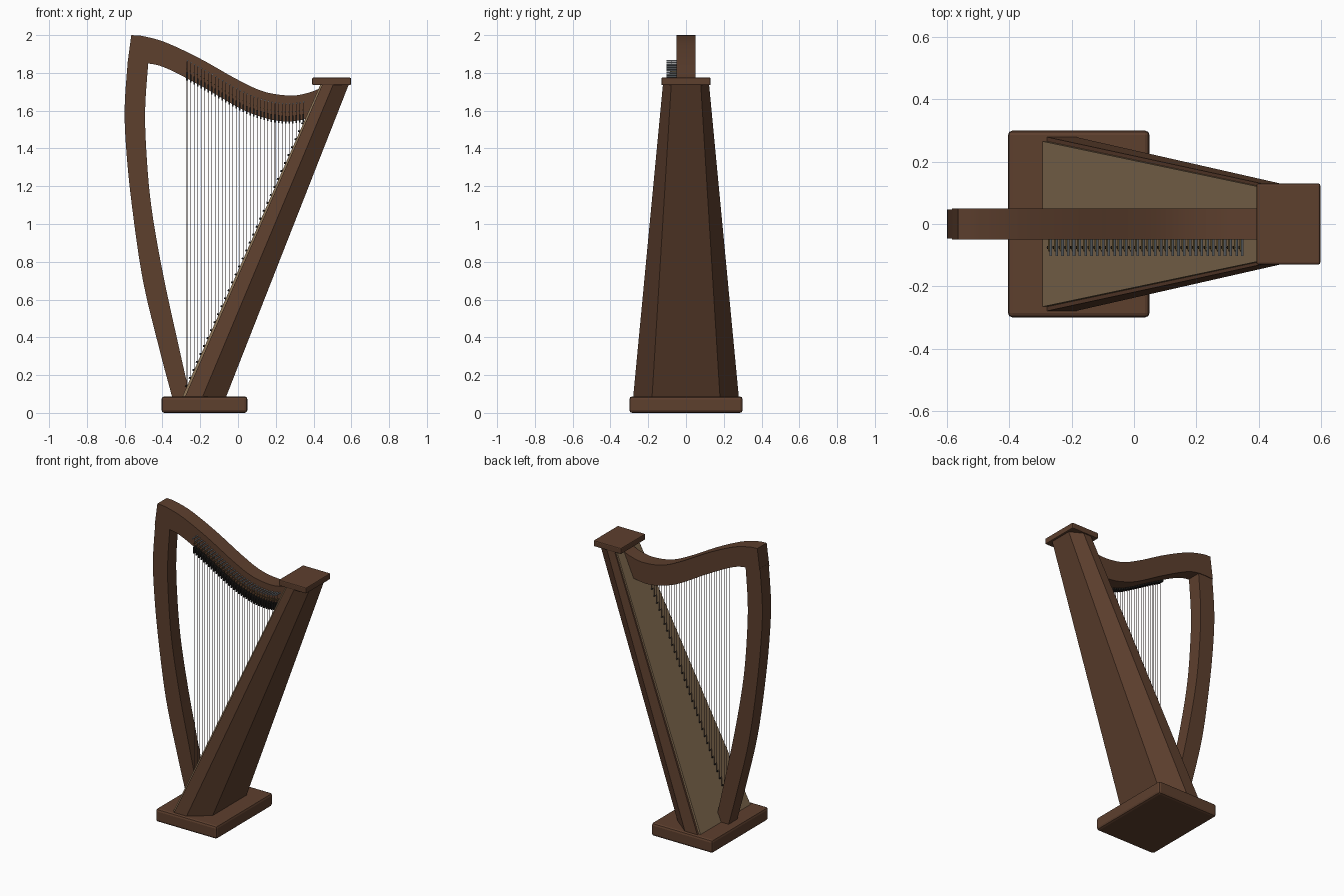
import bpy, bmesh
from mathutils import Vector, Matrix

if "Cube" in bpy.data.objects:
    bpy.data.objects.remove(bpy.data.objects["Cube"])


def material(name, rgb):
    m = bpy.data.materials.new(name)
    m.diffuse_color = (*rgb, 1)
    m.use_nodes = True
    m.node_tree.nodes["Principled BSDF"].inputs["Base Color"].default_value = m.diffuse_color
    return m


WOOD = material("wood", (0.11, 0.05, 0.027))
BOARD = material("board", (0.25, 0.165, 0.09))
STEEL = material("steel", (0.3, 0.33, 0.36))
DARK = material("dark", (0.02, 0.018, 0.016))
BRASS = material("brass", (0.3, 0.2, 0.07))
GUT = material("gut", (0.12, 0.07, 0.06))
COUNT = 34


def finish(name, bm, mat, bevel=0, segments=2, smooth=False):
    bmesh.ops.recalc_face_normals(bm, faces=bm.faces)
    me = bpy.data.meshes.new(name)
    bm.to_mesh(me)
    bm.free()
    me.materials.append(mat)
    ob = bpy.data.objects.new(name, me)
    bpy.context.collection.objects.link(ob)
    if bevel:
        mod = ob.modifiers.new("bevel", 'BEVEL')
        mod.width, mod.segments = bevel, segments
    if smooth:
        bpy.ops.object.select_all(action='DESELECT')
        ob.select_set(True)
        bpy.context.view_layer.objects.active = ob
        bpy.ops.object.shade_smooth_by_angle(angle=0.6)
    return ob


def loft(name, lower, upper, mat):
    """Solid between two rings with matching points."""
    bm = bmesh.new()
    a = [bm.verts.new(p) for p in lower]
    b = [bm.verts.new(p) for p in upper]
    n = len(a)
    for i in range(n):
        j = (i + 1) % n
        bm.faces.new((a[i], a[j], b[j], b[i]))
    bm.faces.new(a)
    bm.faces.new(b)
    return finish(name, bm, mat)


def add_box(bm, lo, hi):
    lo, hi = Vector(lo), Vector(hi)
    bmesh.ops.create_cube(bm, size=1, matrix=Matrix.Translation((lo + hi) / 2)
                          @ Matrix.Diagonal((*(hi - lo), 1)))


def box(name, lo, hi, mat, bevel):
    bm = bmesh.new()
    add_box(bm, lo, hi)
    return finish(name, bm, mat, bevel)


def add_rod(bm, a, b, r, sides=8):
    a, b = Vector(a), Vector(b)
    d = b - a
    mat = Matrix.Translation((a + b) / 2) @ d.to_track_quat('Z', 'Y').to_matrix().to_4x4()
    bmesh.ops.create_cone(bm, cap_ends=True, segments=sides, radius1=r, radius2=r,
                          depth=d.length, matrix=mat)


def spline(pts, steps=6):
    """Smooth curve through the points."""
    p = [Vector(q) for q in pts]
    p = [2 * p[0] - p[1]] + p + [2 * p[-1] - p[-2]]
    out = []
    for i in range(1, len(p) - 2):
        for k in range(steps):
            t = k / steps
            a, b, c, d = p[i - 1:i + 3]
            out.append(0.5 * (2 * b + (c - a) * t + (2 * a - 5 * b + 4 * c - d) * t ** 2
                              + (3 * b - a - 3 * c + d) * t ** 3))
    return out + [p[-2]]


def ribbon(name, one, two, half, mat):
    """Curved beam between two edge curves in the xz plane."""
    bm = bmesh.new()
    rings = [[bm.verts.new((q.x, y, q.y)) for q, y in ((a, -half), (a, half), (b, half), (b, -half))]
             for a, b in zip(one, two)]
    for r, s in zip(rings, rings[1:]):
        for i in range(4):
            j = (i + 1) % 4
            bm.faces.new((r[i], r[j], s[j], s[i]))
    bm.faces.new(rings[0])
    bm.faces.new(rings[-1])
    return finish(name, bm, mat, smooth=True)


# base and top cap
box("base", (-0.405, -0.3, 0), (0.05, 0.3, 0.087), WOOD, 0.015)
box("top_cap", (0.393, -0.13, 1.735), (0.598, 0.13, 1.775), WOOD, 0.006)


# tapered sound box with bevelled back
def section(front, mid, back, wide, narrow, z):
    half = [(front, wide), (mid, wide), (back, narrow)]
    return [(x, y, z) for x, y in half] + [(x, -y, z) for x, y in reversed(half)]


loft("sound_box", section(-0.283, -0.19, -0.065, 0.28, 0.18, 0.08),
     section(0.447, 0.505, 0.587, 0.122, 0.078, 1.74), WOOD)


# soundboard on the front face of the box
def board_x(z):
    return -0.295 + (z - 0.085) * 0.4424


def board_ring(z, half):
    x = board_x(z)
    return [(x, -half, z), (x + 0.025, -half, z), (x + 0.025, half, z), (x, half, z)]


loft("soundboard", board_ring(0.083, 0.266), board_ring(1.738, 0.112), BOARD)

# curved neck
top = spline([(-0.565, 2.0), (-0.5, 1.994), (-0.38, 1.96), (-0.2, 1.875), (0, 1.763),
              (0.14, 1.7), (0.28, 1.68), (0.38, 1.697), (0.47, 1.735)])
low = spline([(-0.585, 1.85), (-0.478, 1.85), (-0.38, 1.825), (-0.2, 1.733), (0, 1.618),
              (0.1, 1.575), (0.2, 1.548), (0.3, 1.545), (0.44, 1.575)])
ribbon("neck", top, low, 0.05, WOOD)

# bowed front pillar
outer = spline([(-0.583, 1.87), (-0.6, 1.62), (-0.592, 1.4), (-0.562, 1.1), (-0.503, 0.7),
                (-0.415, 0.333), (-0.345, 0.07)])
inner = spline([(-0.474, 1.87), (-0.491, 1.62), (-0.486, 1.4), (-0.46, 1.1), (-0.4, 0.75),
                (-0.32, 0.38), (-0.25, 0.07)])
ribbon("pillar", outer, inner, 0.046, WOOD)


def neck_low(x):
    for a, b in zip(low, low[1:]):
        if a.x <= x <= b.x:
            return a.y + (b.y - a.y) * (x - a.x) / (b.x - a.x)


# strings with tuning pins, bridge pins, levers and soundboard pegs
strings, pins, bridges, levers, pegs = [bmesh.new() for _ in range(5)]
Y = -0.075
for i in range(COUNT):
    x = -0.27 + 0.615 * i / (COUNT - 1)
    z = neck_low(x)
    foot = 0.085 + (x + 0.295) / 0.4424
    add_rod(strings, (x, Y, foot), (x, Y, z + 0.09), 0.0016, 6)
    add_rod(pins, (x + 0.003, -0.045, z + 0.093), (x + 0.003, -0.103, z + 0.093), 0.0042)
    add_rod(bridges, (x - 0.003, -0.045, z + 0.05), (x - 0.003, -0.085, z + 0.05), 0.003)
    add_box(levers, (x - 0.004, -0.088, z - 0.012), (x + 0.004, -0.045, z + 0.03))
    n = Vector((-0.914, 0, 0.405))
    p = Vector((x, Y, foot))
    add_rod(pegs, p - n * 0.006, p + n * 0.009, 0.005)
finish("strings", strings, GUT, smooth=True)
finish("tuning_pins", pins, STEEL, smooth=True)
finish("bridge_pins", bridges, BRASS, smooth=True)
finish("levers", levers, DARK)
finish("soundboard_pegs", pegs, DARK, smooth=True)
